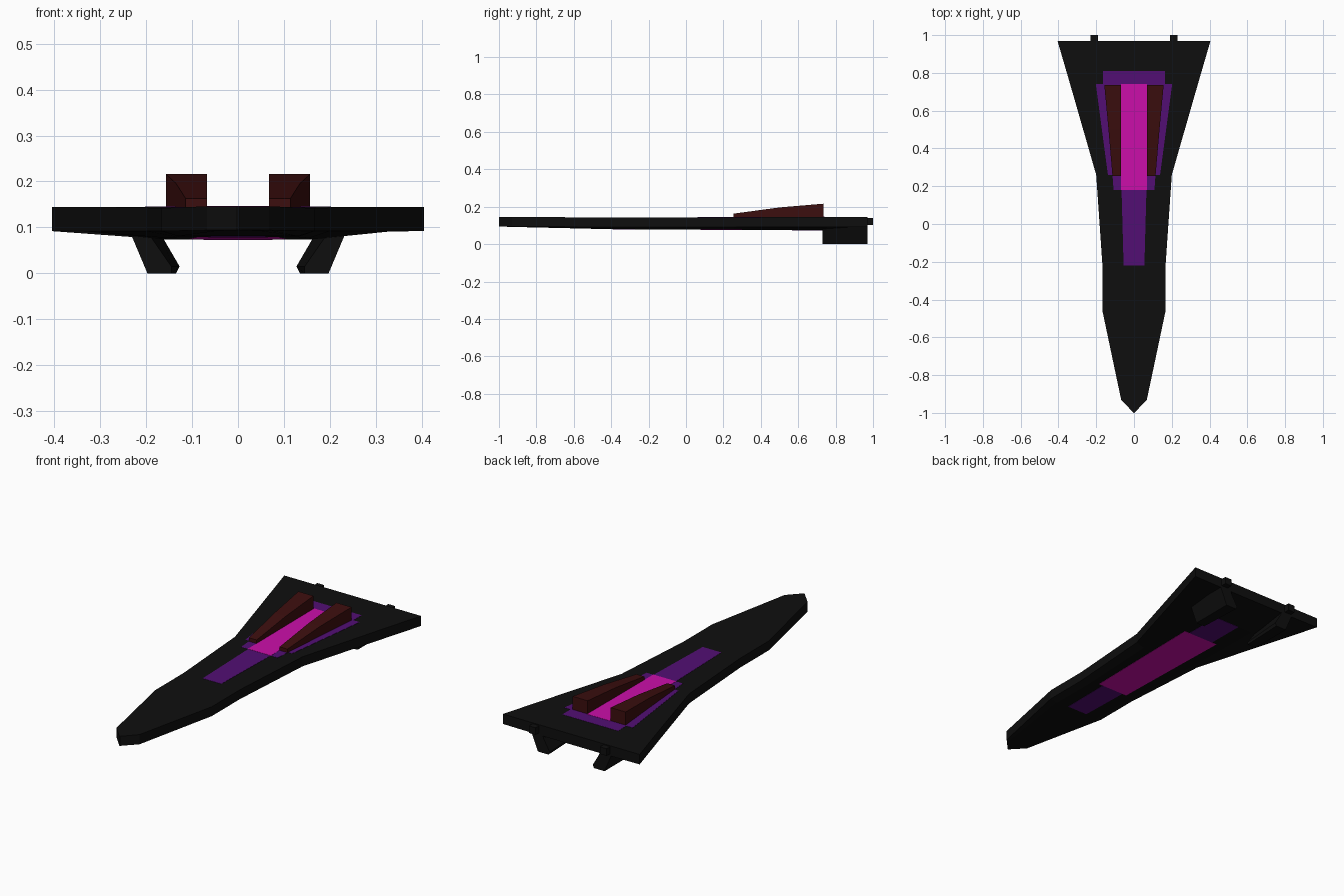
import bpy
import bmesh

cube = bpy.data.objects.get("Cube")
if cube:
    bpy.data.objects.remove(cube, do_unlink=True)


def material(name, rgb):
    m = bpy.data.materials.new(name)
    m.use_nodes = True
    m.diffuse_color = (*rgb, 1)
    m.node_tree.nodes["Principled BSDF"].inputs["Base Color"].default_value = (*rgb, 1)
    return m


black = material("black", (0.0045, 0.0045, 0.0045))
purple = material("purple", (0.085, 0.0045, 0.175))
magenta = material("magenta", (0.6, 0.0045, 0.4))
maroon = material("maroon", (0.045, 0.0045, 0.0045))


def loft(name, sections, mat, mirror=False):
    """Skin (y, ring of x-z points) sections and cap both ends."""
    bm = bmesh.new()
    for side in ((1, -1) if mirror else (1,)):
        rings = [[bm.verts.new((side * x, y, z)) for x, z in ring] for y, ring in sections]
        n = len(rings[0])
        for a, b in zip(rings, rings[1:]):
            for i in range(n):
                j = (i + 1) % n
                bm.faces.new((a[i], a[j], b[j], b[i]))
        bm.faces.new(rings[0])
        bm.faces.new(rings[-1])
    bmesh.ops.recalc_face_normals(bm, faces=bm.faces)
    mesh = bpy.data.meshes.new(name)
    bm.to_mesh(mesh)
    bm.free()
    mesh.materials.append(mat)
    obj = bpy.data.objects.new(name, mesh)
    bpy.context.collection.objects.link(obj)
    return obj


# Hull stations: y, half width, belly half width, top z, edge z, belly z
stations = [
    (-1.0, 0.002, 0.001, 0.146, 0.095, 0.094),
    (-0.93, 0.068, 0.05, 0.146, 0.094, 0.092),
    (-0.46, 0.167, 0.13, 0.142, 0.092, 0.081),
    (-0.22, 0.167, 0.13, 0.142, 0.092, 0.079),
    (0.26, 0.2, 0.155, 0.143, 0.092, 0.077),
    (0.74, 0.338, 0.16, 0.145, 0.092, 0.074),
    (0.97, 0.405, 0.16, 0.145, 0.092, 0.09),
]
loft("hull", [(y, [(-w, t), (w, t), (w, e), (b, k), (-b, k), (-w, e)])
              for y, w, b, t, e, k in stations], black)


def height(y, column):
    for a, b in zip(stations, stations[1:]):
        if y <= b[0]:
            f = (y - a[0]) / (b[0] - a[0])
            return a[column] + f * (b[column] - a[column])
    return stations[-1][column]


def plate(name, y0, w0, y1, w1, mat, lift, column=3):
    """Thin painted panel following the deck or the belly."""
    sections = []
    ys = [y0] + [s[0] for s in stations if y0 < s[0] < y1] + [y1]
    for y in ys:
        w = w0 + (w1 - w0) * (y - y0) / (y1 - y0)
        z = height(y, column)
        sections.append((y, [(-w, z - lift), (w, z - lift), (w, z + lift), (-w, z + lift)]))
    return loft(name, sections, mat)


# Deck panels
plate("deck_front_stripe", -0.22, 0.055, 0.18, 0.066, purple, 0.001)
plate("deck_front_panel", 0.18, 0.108, 0.26, 0.114, purple, 0.001)
plate("deck_side_panel", 0.26, 0.138, 0.74, 0.202, purple, 0.001)
plate("deck_rear_panel", 0.74, 0.165, 0.81, 0.165, purple, 0.001)
plate("deck_centre_stripe", 0.18, 0.068, 0.74, 0.068, magenta, 0.002)

# Belly panels
plate("belly_front_panel", -0.45, 0.06, -0.17, 0.065, purple, 0.001, 5)
plate("belly_rear_panel", 0.53, 0.075, 0.74, 0.075, purple, 0.001, 5)
plate("belly_centre_panel", -0.17, 0.09, 0.53, 0.105, magenta, 0.001, 5)

# Wedge housings on the deck
loft("engine_housings", [(y, [(0.068, 0.14), (w, 0.14), (w, z), (0.068, z)])
                         for y, w, z in ((0.255, 0.114, 0.163), (0.5, 0.135, 0.196),
                                         (0.735, 0.157, 0.216))], maroon, True)

# Splayed fins under the tail
fin_front = [(0.237, 0.095), (0.197, 0), (0.145, 0), (0.145, 0.015), (0.19, 0.08), (0.2, 0.095)]
fin_rear = [(0.237, 0.095), (0.197, 0), (0.135, 0), (0.127, 0.015), (0.162, 0.075), (0.17, 0.095)]
loft("landing_fins", [(0.73, fin_front), (0.97, fin_rear)], black, True)

# Small tail nozzles
nozzle = [(0.19, 0.102), (0.23, 0.102), (0.23, 0.14), (0.19, 0.14)]
loft("tail_nozzles", [(0.96, nozzle), (1.0, nozzle)], black, True)
